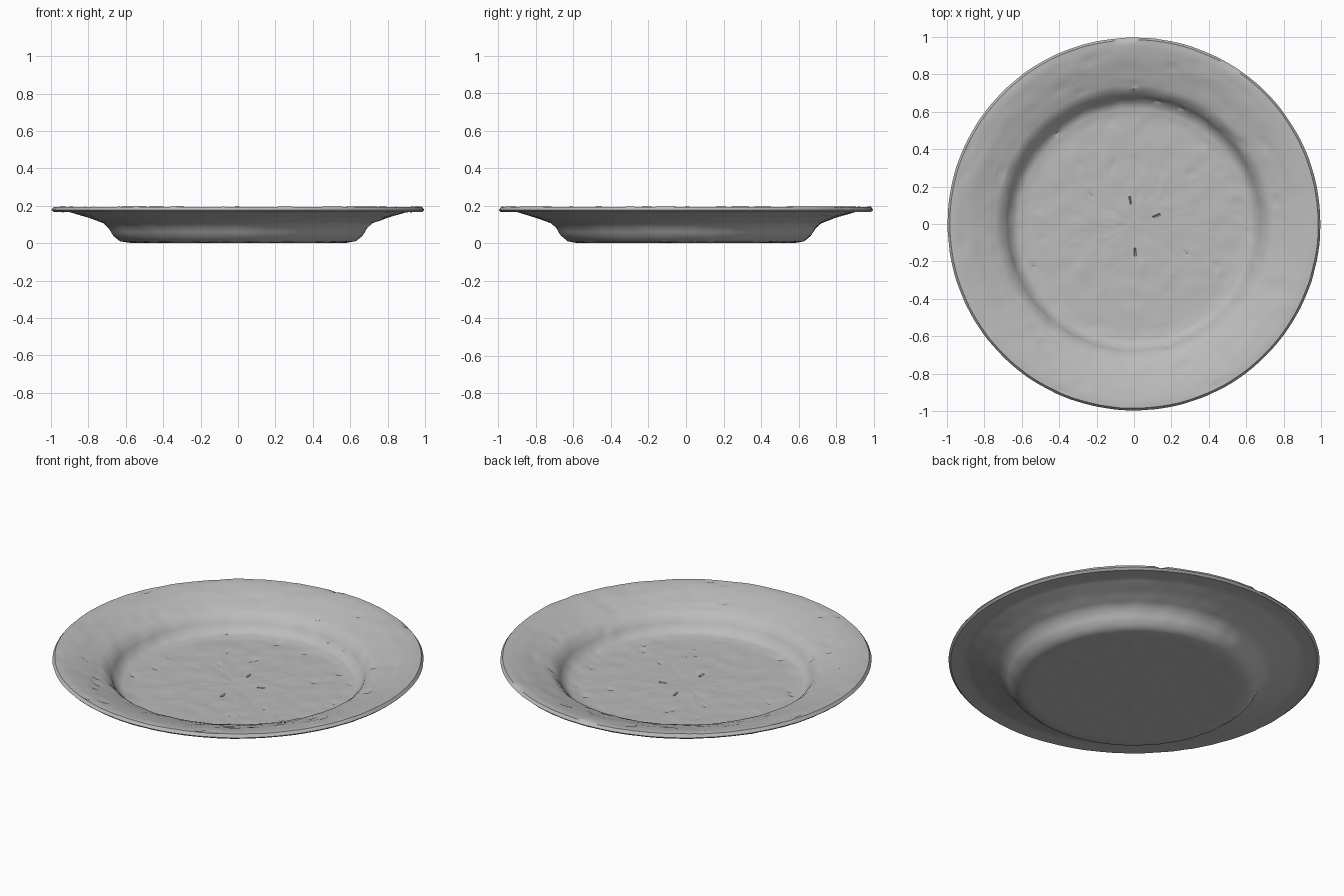
import bpy, bmesh, math, random
from mathutils import Vector, noise

random.seed(4)
default = bpy.data.objects.get("Cube")
if default:
    bpy.data.objects.remove(default, do_unlink=True)

# Plain grey stoneware
mat = bpy.data.materials.new("grey stoneware")
mat.use_nodes = True
grey = (0.5, 0.5, 0.5, 1)
mat.diffuse_color = grey
bsdf = mat.node_tree.nodes["Principled BSDF"]
bsdf.inputs["Base Color"].default_value = grey
bsdf.inputs["Roughness"].default_value = 0.7

# Cross-section: underside, lip, then the dished top back to the centre
UNDER = [(0, .008), (.3, .008), (.58, .008), (.63, .016), (.665, .045), (.69, .085),
         (.72, .112), (.8, .142), (.9, .172), (.965, .173)]
LIP = [(.985, .172), (.997, .183), (.985, .2)]
TOP = [(.95, .199), (.88, .185), (.78, .155), (.725, .135), (.69, .105),
       (.665, .065), (.635, .042), (.58, .033), (.3, .03), (0, .03)]
profile = [Vector((r, 0, z)) for r, z in UNDER + LIP + TOP]


def resample(points, spacing):
    """Split long spans so that every ring is about the same width."""
    out = [points[0]]
    for a, b in zip(points, points[1:]):
        steps = max(1, round((b - a).length / spacing))
        out += [a.lerp(b, i / steps) for i in range(1, steps + 1)]
    return out


# Lathe the section around z
bm = bmesh.new()
verts = [bm.verts.new(p) for p in resample(profile, 0.022)]
edges = [bm.edges.new(pair) for pair in zip(verts, verts[1:])]
bmesh.ops.spin(bm, geom=verts + edges, cent=(0, 0, 0), axis=(0, 0, 1),
               angle=math.tau, steps=160, use_duplicate=False)
bmesh.ops.remove_doubles(bm, verts=bm.verts, dist=0.0004)
bmesh.ops.recalc_face_normals(bm, faces=bm.faces)
bm.normal_update()

# Hand-worn unevenness, with small sharp nicks in the upper surface
moves = {}
for v in bm.verts:
    r = v.co.xy.length
    upper = v.normal.z > 0.2
    amount = 0.0035 if upper else 0.002
    d = amount * noise.noise(v.co * 13) + amount * 0.5 * noise.noise(v.co * 35)
    if upper and r > 0.05 and random.random() < 0.02 * r:
        d -= random.uniform(0.006, 0.012)
    moves[v] = v.normal * d
for v, move in moves.items():
    v.co += move
    v.co.z = max(v.co.z, 0.0)

# Rest the foot on the ground
low = min(v.co.z for v in bm.verts)
bmesh.ops.translate(bm, verts=bm.verts, vec=(0, 0, -low))

mesh = bpy.data.meshes.new("plate")
bm.to_mesh(mesh)
bm.free()
mesh.materials.append(mat)
plate = bpy.data.objects.new("plate", mesh)
bpy.context.collection.objects.link(plate)
bpy.context.view_layer.objects.active = plate
plate.select_set(True)
bpy.ops.object.shade_smooth_by_angle(angle=math.radians(35))
